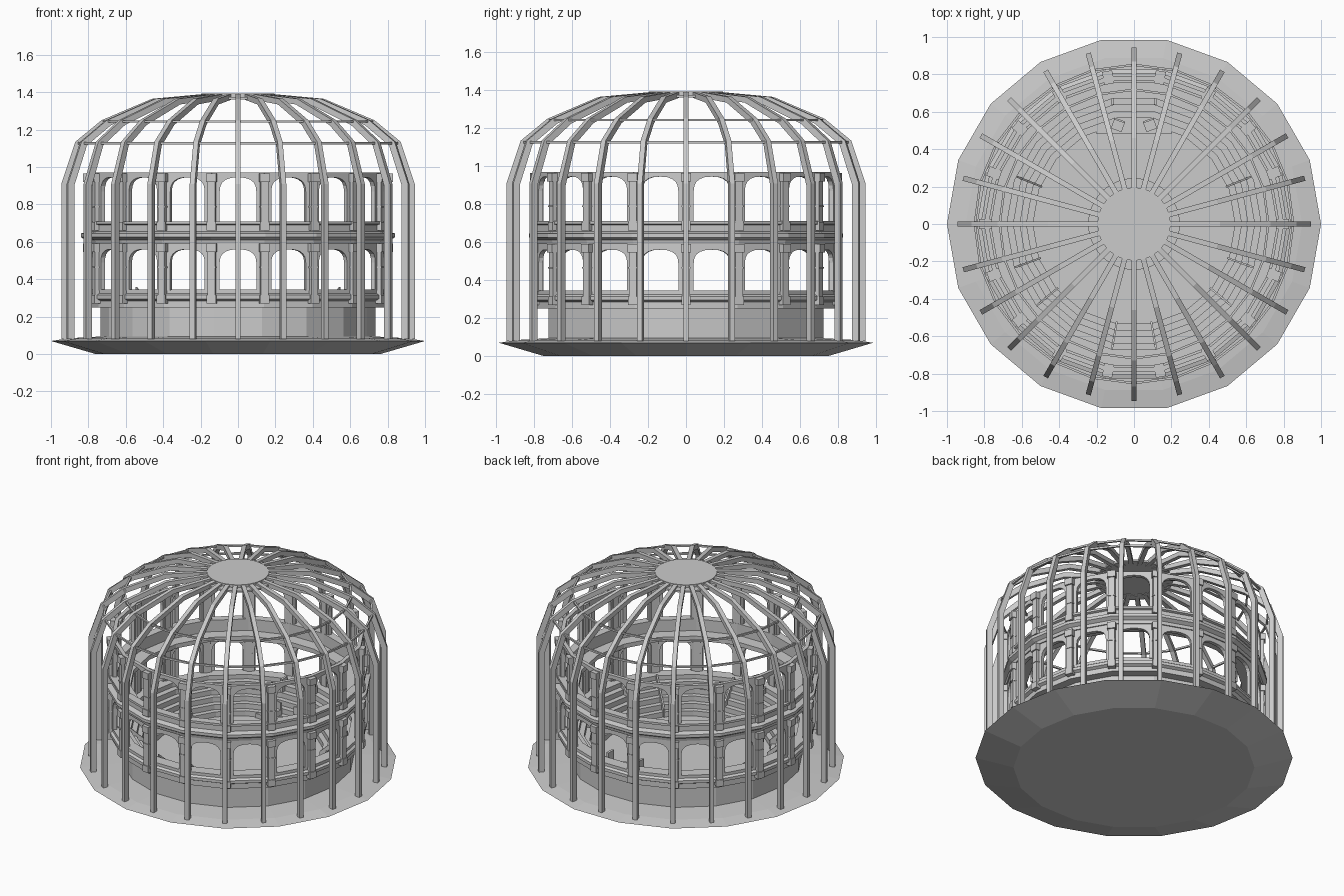
import bpy, bmesh, math
from mathutils import Matrix, Vector

if "Cube" in bpy.data.objects:
    bpy.data.objects.remove(bpy.data.objects["Cube"])

N = 18      # bays around the arcade
RIBS = 24   # ribs of the cage


def finish(bm, name):
    bmesh.ops.recalc_face_normals(bm, faces=bm.faces)
    me = bpy.data.meshes.new(name)
    bm.to_mesh(me)
    bm.free()
    ob = bpy.data.objects.new(name, me)
    bpy.context.collection.objects.link(ob)
    return ob


def lathe(name, prof, segs=N, closed=True):
    """Revolve an (r, z) profile; closed gives a ring, open ends are capped."""
    bm = bmesh.new()
    loops = []
    for r, z in prof:
        loops.append([bm.verts.new((r * math.cos(2 * math.pi * i / segs),
                                    r * math.sin(2 * math.pi * i / segs), z)) for i in range(segs)])
    pairs = list(zip(loops, loops[1:]))
    if closed:
        pairs.append((loops[-1], loops[0]))
    else:
        bm.faces.new(loops[0])
        bm.faces.new(loops[-1])
    for a, b in pairs:
        for i in range(segs):
            j = (i + 1) % segs
            bm.faces.new((a[i], a[j], b[j], b[i]))
    return finish(bm, name)


def ring(name, r0, r1, z0, z1, segs=N):
    return lathe(name, [(r0, z0), (r1, z0), (r1, z1), (r0, z1)], segs)


def prism(bm, pts, depth, mat):
    """Extrude a flat outline through the depth vector and place it with mat."""
    d = Vector(depth)
    a = [bm.verts.new(mat @ Vector(p)) for p in pts]
    b = [bm.verts.new(mat @ (Vector(p) + d)) for p in pts]
    bm.faces.new(a)
    bm.faces.new(b)
    n = len(pts)
    for i in range(n):
        bm.faces.new((a[i], a[(i + 1) % n], b[(i + 1) % n], b[i]))


def box(bm, r0, r1, w, z0, z1, mat):
    prism(bm, [(r0, -w, z0), (r1, -w, z0), (r1, w, z0), (r0, w, z0)], (0, 0, z1 - z0), mat)


def rot(deg):
    return Matrix.Rotation(math.radians(deg), 4, 'Z')


# base plate and drum
lathe("base_plate", [(0.76, 0), (1.0, 0.07), (0.9, 0.085), (0.72, 0.095)], closed=False)
ring("drum_wall", 0.70, 0.735, 0.09, 0.29)

# inner floor with stepped seating rising to the lower arcade
steps = [(0.54, 0.09), (0.54, 0.14)]
for i in range(5):
    r, z = 0.54 + 0.035 * i, 0.14 + 0.035 * (i + 1)
    steps += [(r, z), (r + 0.035, z)]
lathe("seating_steps", steps[1:] + [(0.735, 0.315), (0.735, 0.09), (0.54, 0.09)])
lathe("arena_floor", [(0.54, 0.09), (0.54, 0.14)], closed=False)

# cornices and gallery floor, as revolved mouldings
lathe("lower_cornice", [(0.72, 0.25), (0.795, 0.25), (0.795, 0.285), (0.815, 0.295),
                        (0.815, 0.315), (0.80, 0.325), (0.80, 0.345), (0.72, 0.345)])
lathe("middle_cornice", [(0.765, 0.59), (0.81, 0.59), (0.815, 0.61), (0.84, 0.625),
                         (0.84, 0.645), (0.805, 0.655), (0.805, 0.69), (0.82, 0.695),
                         (0.82, 0.71), (0.765, 0.71)])
ring("gallery_floor", 0.68, 0.78, 0.60, 0.63)


# one tier of arched bays
def arcade(name, z0, spring, crown, top):
    bm = bmesh.new()
    ap, hw, a = 0.765, 0.138, 0.098
    out = [(-hw, z0), (-a, z0)]
    for i in range(11):
        t = math.pi * (1 - i / 10)
        c, s = math.cos(t), math.sin(t)
        out.append((a * math.copysign(abs(c) ** 0.8, c), spring + (crown - spring) * abs(s) ** 0.8))
    out += [(a, z0), (hw, z0), (hw, top), (-hw, top)]
    for k in range(N):
        prism(bm, [(ap, y, z) for y, z in out], (0.025, 0, 0), rot(20 * k + 10))
    finish(bm, name)


arcade("lower_arches", 0.34, 0.49, 0.56, 0.60)
arcade("upper_arches", 0.70, 0.87, 0.945, 0.97)

# pilasters with bases, bands and capitals, between the bays
bm = bmesh.new()
for k in range(N):
    m = rot(20 * k)
    for z0, z1, zb in ((0.27, 0.59, 0.46), (0.66, 0.965, 0.785)):
        box(bm, 0.765, 0.82, 0.021, z0, z1, m)
        box(bm, 0.76, 0.83, 0.027, z1 - 0.045, z1, m)
        box(bm, 0.77, 0.826, 0.025, z0, z0 + 0.045, m)
        box(bm, 0.77, 0.824, 0.024, zb, zb + 0.008, m)
finish(bm, "pilasters")

# sloping walls beside the seating aisles
bm = bmesh.new()
for ang in (22, 158, -20, 200, -40, 220, -80, -100):
    prism(bm, [(0.53, -0.005, 0.14), (0.71, -0.005, 0.3), (0.71, -0.005, 0.36), (0.53, -0.005, 0.2)],
          (0, 0.01, 0), rot(ang))
finish(bm, "aisle_walls")

# stage at the back with doorway walls and two seats
bm = bmesh.new()
back = rot(90)
box(bm, 0.48, 0.56, 0.20, 0.14, 0.17, back)
for s in (-1, 1):
    box(bm, 0.64, 0.70, 0.008, 0.25, 0.37, Matrix.Translation((0.115 * s, 0, 0)) @ back)
    seat = Matrix.Translation((0.085 * s, 0.53, 0)) @ rot(90 + 20 * s)
    box(bm, -0.03, 0.03, 0.03, 0.17, 0.21, seat)
    box(bm, 0.02, 0.03, 0.03, 0.21, 0.26, seat)
finish(bm, "stage_and_seats")

# cage of curved ribs
outer = [(0.945, 0.08), (0.945, 0.91), (0.87, 1.135), (0.73, 1.25), (0.46, 1.365), (0.19, 1.39)]
inner = [(0.19, 1.36), (0.45, 1.335), (0.705, 1.225), (0.84, 1.115), (0.91, 0.9), (0.91, 0.08)]
bm = bmesh.new()
for k in range(RIBS):
    prism(bm, [(r, -0.014, z) for r, z in outer + inner], (0, 0.028, 0), rot(15 * k))
finish(bm, "cage_ribs")

# thin hoops tying the ribs
ring("lower_hoop", 0.845, 0.857, 1.12, 1.133, RIBS)
ring("upper_hoop", 0.712, 0.724, 1.237, 1.249, RIBS)

# crown
ring("crown_flange", 0.18, 0.245, 1.362, 1.374, 48)
lathe("crown_disc", [(0.195, 1.365), (0.195, 1.393)], 48, closed=False)
